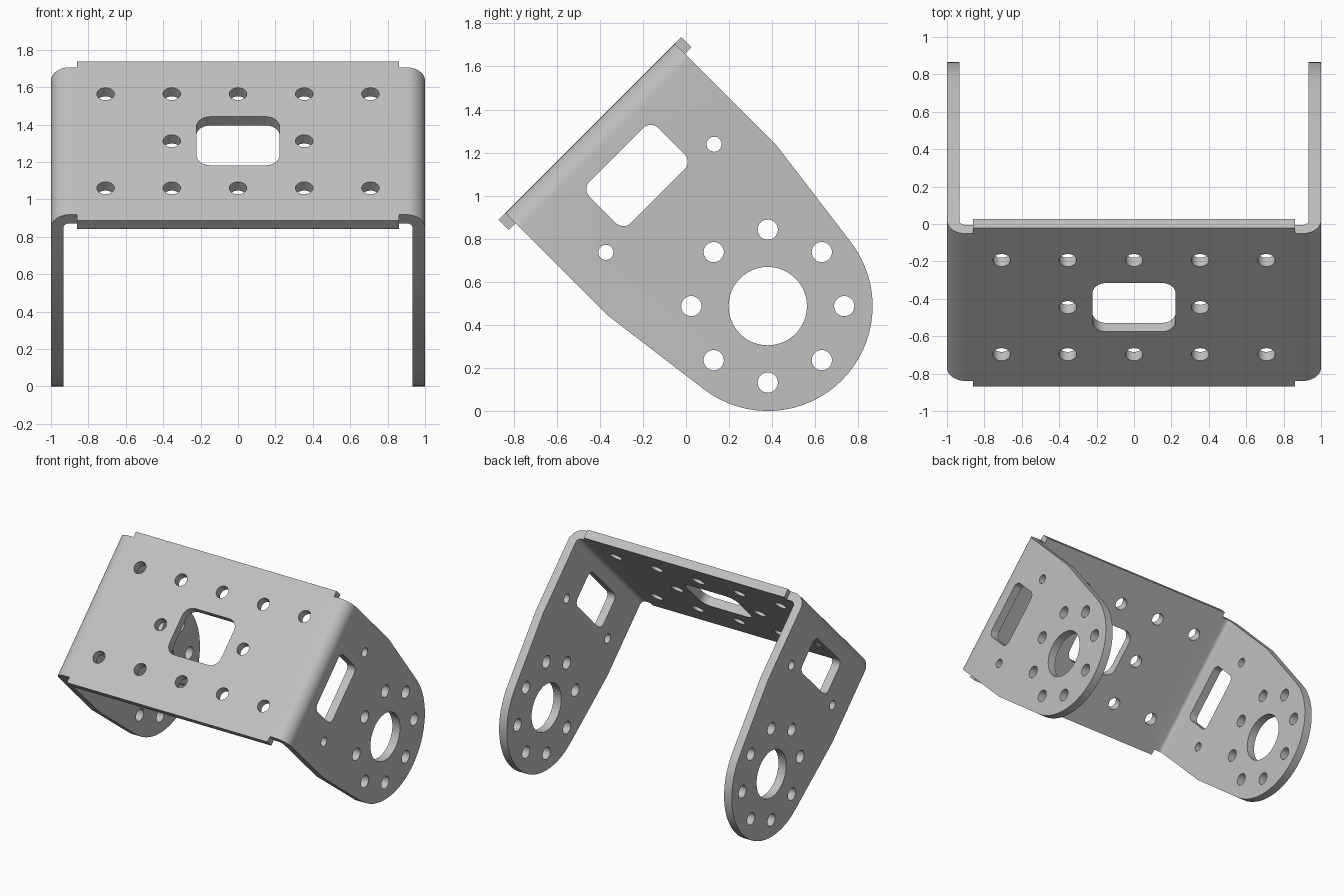
import bpy, bmesh, math
from mathutils import Vector

if "Cube" in bpy.data.objects:
    bpy.data.objects.remove(bpy.data.objects["Cube"])

R2 = math.sqrt(2)
THICK = 0.066            # sheet thickness
HALF_W = 0.6             # half width of the plate
LEG_W = 0.557            # half width of the legs
TAB_X = 0.862            # where the plate steps in to the legs
PIVOT_H, PIVOT_R = 1.167, 0.487


def place(x, v, h):
    """x across, v along the plate, h depth below its outer face; tilted 45 degrees."""
    u, d = 0.613 + v, -1.243 + h
    return Vector((x, (u + d) / R2, (u - d) / R2))


def arc(cx, cy, r, a0, a1, n):
    return [(cx + r * math.cos(math.radians(a0 + (a1 - a0) * i / n)),
             cy + r * math.sin(math.radians(a0 + (a1 - a0) * i / n))) for i in range(n + 1)]


def circle(cx, cy, r, n=32):
    return arc(cx, cy, r, 0, 360, n)[:-1]


def rounded_rect(cx, cy, w, h, r):
    pts = []
    for sx, sy, a in ((1, 1, 0), (-1, 1, 90), (-1, -1, 180), (1, -1, 270)):
        pts += arc(cx + sx * (w - r), cy + sy * (h - r), r, a, a + 90, 8)
    return pts


def prism(bm, pts, axis, lo, hi):
    """Extrude a 2D outline along x, v or h."""
    def to3(p, t):
        a, b = p
        return place(*{'x': (t, a, b), 'v': (a, t, b), 'h': (a, b, t)}[axis])
    low = [bm.verts.new(to3(p, lo)) for p in pts]
    top = [bm.verts.new(to3(p, hi)) for p in pts]
    n = len(pts)
    faces = [bm.faces.new(low[::-1]), bm.faces.new(top)]
    faces += [bm.faces.new((low[i], low[(i + 1) % n], top[(i + 1) % n], top[i])) for i in range(n)]
    bmesh.ops.recalc_face_normals(bm, faces=faces)


def make(name, bm):
    me = bpy.data.meshes.new(name)
    bm.to_mesh(me)
    bm.free()
    ob = bpy.data.objects.new(name, me)
    bpy.context.collection.objects.link(ob)
    return ob


# Bent channel: U section with rounded bends
ro, ri = 0.1, 0.034
outer = [(1, 1.8)] + arc(1 - ro, ro, ro, 0, -90, 10)
inner = [(1 - THICK, 1.8)] + arc(1 - ro, ro, ri, 0, -90, 10)
section = outer + [(-x, h) for x, h in outer[::-1]]
section += [(-x, h) for x, h in inner] + inner[::-1]
bm = bmesh.new()
prism(bm, section, 'v', -HALF_W, HALF_W)
bracket = make("bracket", bm)

bm = bmesh.new()
# Trim around each leg: straight sides, taper, round end
ang = math.degrees(math.atan2(0.665 - PIVOT_H, LEG_W)
                   + math.acos(PIVOT_R / math.hypot(LEG_W, PIVOT_H - 0.665)))
trim = [(0.8, -0.1), (LEG_W, -0.1), (LEG_W, 0.665)]
trim += arc(0, PIVOT_H, PIVOT_R, ang, 180 - ang, 32)
trim += [(-LEG_W, 0.665), (-LEG_W, -0.1), (-0.8, -0.1), (-0.8, 1.9), (0.8, 1.9)]
for lo, hi in ((TAB_X, 1.1), (-1.1, -TAB_X)):
    prism(bm, trim, 'x', lo, hi)

# Leg openings: pivot hole, bolt circle, two small holes, window
leg_holes = [circle(0, PIVOT_H, 0.182, 48), rounded_rect(0, 0.309, 0.226, 0.136, 0.05)]
leg_holes += [circle(s * 0.355, 0.459, 0.035) for s in (-1, 1)]
for i in range(8):
    a = math.radians(45 * i)
    leg_holes.append(circle(0.355 * math.cos(a), PIVOT_H + 0.355 * math.sin(a), 0.047))
for pts in leg_holes:
    prism(bm, pts, 'x', -1.2, 1.2)

# Plate openings: window and bolt grid
plate_holes = [rounded_rect(0, 0, 0.222, 0.184, 0.075)]
for row in (-1, 0, 1):
    for col in ((-2, -1, 0, 1, 2) if row else (-1, 1)):
        plate_holes.append(circle(col * 0.354, row * 0.356, 0.047))
for pts in plate_holes:
    prism(bm, pts, 'h', -0.1, 0.12)
cutter = make("cutter", bm)
cutter.hide_render = True

# Cut the sheet
mod = bracket.modifiers.new("openings", 'BOOLEAN')
mod.operation, mod.solver, mod.object = 'DIFFERENCE', 'EXACT', cutter
bpy.context.view_layer.objects.active = bracket
bracket.select_set(True)
cutter.select_set(False)
bpy.ops.object.modifier_apply(modifier=mod.name)
bpy.data.objects.remove(cutter)

metal = bpy.data.materials.new("grey metal")
metal.diffuse_color = (0.53, 0.53, 0.53, 1)
metal.use_nodes = True
metal.node_tree.nodes["Principled BSDF"].inputs["Base Color"].default_value = metal.diffuse_color
bracket.data.materials.clear()
bracket.data.materials.append(metal)
bpy.ops.object.shade_smooth_by_angle(angle=math.radians(30))
